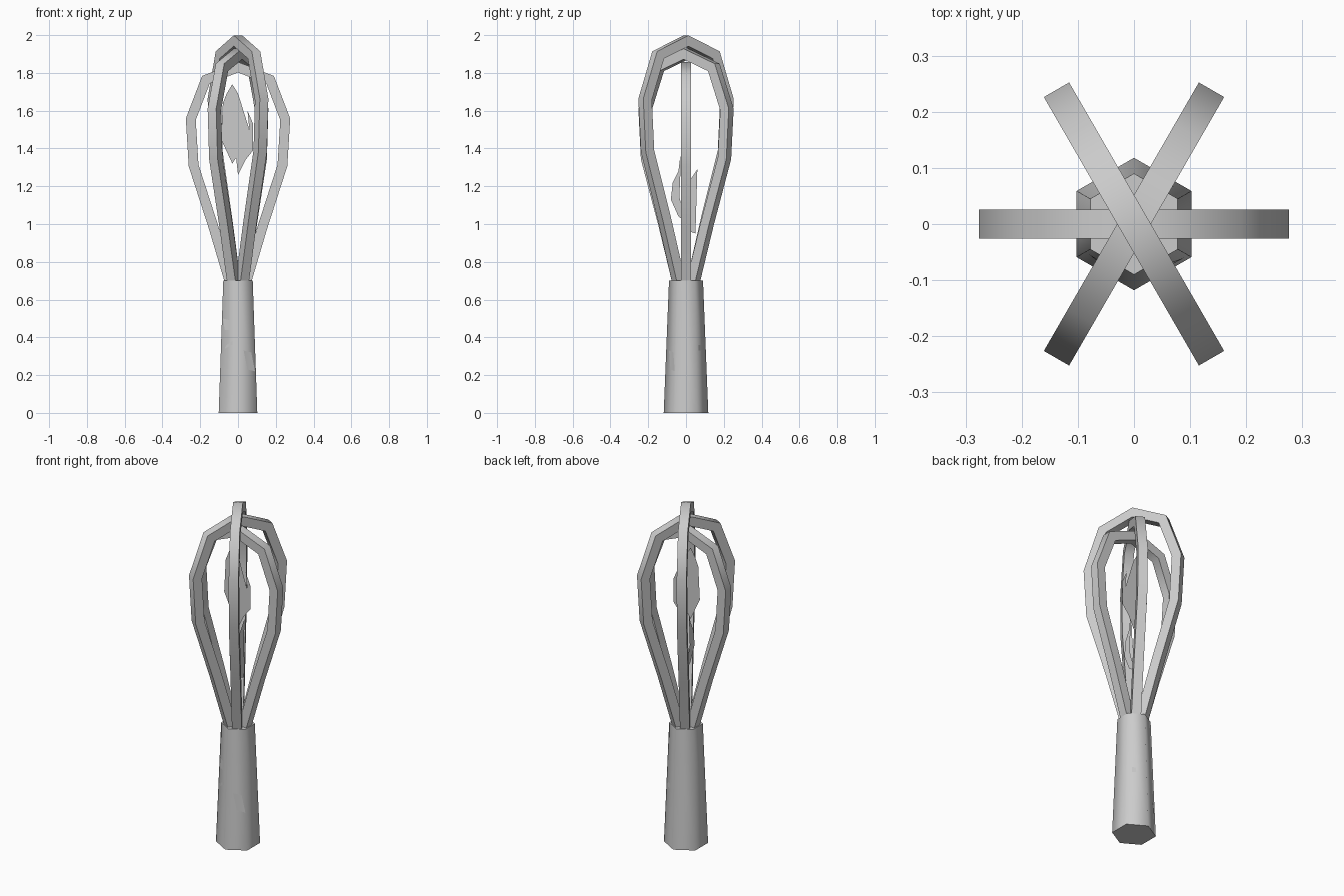
import bpy, bmesh, math
from mathutils import Vector, Matrix

if "Cube" in bpy.data.objects:
    bpy.data.objects.remove(bpy.data.objects["Cube"])

grey = bpy.data.materials.new("brushed grey")
grey.use_nodes = True
COLOUR = (0.6, 0.6, 0.6, 1)
grey.diffuse_color = COLOUR
grey.node_tree.nodes["Principled BSDF"].inputs["Base Color"].default_value = COLOUR


def finish(name, bm, smooth=None):
    mesh = bpy.data.meshes.new(name)
    bm.to_mesh(mesh)
    bm.free()
    mesh.materials.append(grey)
    obj = bpy.data.objects.new(name, mesh)
    bpy.context.collection.objects.link(obj)
    if smooth:
        bpy.ops.object.select_all(action="DESELECT")
        obj.select_set(True)
        bpy.context.view_layer.objects.active = obj
        bpy.ops.object.shade_smooth_by_angle(angle=math.radians(smooth))
    return obj


def flat_shape(name, points):
    bm = bmesh.new()
    face = bm.faces.new([bm.verts.new(p) for p in points])
    bmesh.ops.triangulate(bm, faces=[face])
    return finish(name, bm)


# Tapered six-sided handle
HEIGHT, R_LOW, R_HIGH = 0.7, 0.118, 0.09
bm = bmesh.new()
bmesh.ops.create_cone(bm, cap_ends=True, segments=6, radius1=R_LOW, radius2=R_HIGH,
                      depth=HEIGHT, matrix=Matrix.Translation((0, 0, HEIGHT / 2)))
# a corner of the hexagon points at the front
if max(abs(v.co.y) for v in bm.verts) < R_LOW * 0.95:
    bmesh.ops.rotate(bm, verts=bm.verts, matrix=Matrix.Rotation(math.pi / 6, 3, "Z"))
finish("handle", bm, 65)

# Three nested wire loops, each a square bar swept along half a profile and mirrored
HALF = [(0.035, 0.66), (0.13, 1.02), (0.235, 1.385), (0.25, 1.66), (0.17, 1.895), (0, 1.97)]
BAR = 0.026


def wire_loop(name, degrees, stretch):
    half = [Vector((x, HEIGHT + (z - HEIGHT) * stretch)) for x, z in HALF]
    path = half + [Vector((-p.x, p.y)) for p in reversed(half[:-1])]
    bm = bmesh.new()
    rings = []
    for i, p in enumerate(path):
        before = (p - path[i - 1]).normalized() if i else None
        after = (path[i + 1] - p).normalized() if i < len(path) - 1 else before
        before = before or after
        along = (before + after).normalized()
        miter = Vector((along.y, -along.x)) * BAR / along.dot(after)
        rings.append([bm.verts.new((p.x + s * miter.x, t * BAR, p.y + s * miter.y))
                      for s, t in ((1, -1), (1, 1), (-1, 1), (-1, -1))])
    for a, b in zip(rings, rings[1:]):
        for k in range(4):
            n = (k + 1) % 4
            bm.faces.new((a[k], a[n], b[n], b[k]))
    bm.faces.new(rings[0])
    bm.faces.new(rings[-1])
    bmesh.ops.recalc_face_normals(bm, faces=bm.faces)
    bmesh.ops.rotate(bm, verts=bm.verts, matrix=Matrix.Rotation(math.radians(degrees), 3, "Z"))
    finish(name, bm, 50)


wire_loop("inner_wire_loop", 0, 0.89)
wire_loop("middle_wire_loop", 60, 0.945)
wire_loop("outer_wire_loop", 120, 1)

# Two thin flames standing crosswise inside the wires
UPPER = [(-.03, 1.74), (0, 1.69), (.02, 1.63), (0, 1.57), (-.01, 1.5), (-.01, 1.42), (.02, 1.4),
         (.04, 1.42), (.06, 1.5), (.05, 1.6), (.08, 1.53), (.07, 1.47), (.08, 1.39), (.04, 1.34),
         (0, 1.26), (-.01, 1.35), (-.03, 1.32), (-.04, 1.38), (-.09, 1.45), (-.08, 1.51),
         (-.07, 1.47), (-.04, 1.51), (-.05, 1.58), (-.08, 1.64), (-.06, 1.69), (-.05, 1.64),
         (-.02, 1.64), (-.02, 1.69)]
LOWER = [(-.03, 1.36), (-.03, 1.26), (-.05, 1.2), (-.05, 1.13), (-.02, 1.05), (.02, 1.15),
         (.02, 1.23), (.06, 1.29), (.04, 1.2), (.05, 1.1), (.05, .95), (.02, .96), (0, 1.01),
         (-.04, 1.04), (-.08, 1.13), (-.07, 1.22), (-.04, 1.28)]
flat_shape("upper_flame", [(x, 0, z) for x, z in UPPER])
flat_shape("lower_flame", [(0, y, z) for y, z in LOWER])


# Small flat facets lying on the handle sides
def facet(name, degrees, points):
    c, s = math.cos(math.radians(degrees)), math.sin(math.radians(degrees))
    co = []
    for x, z in points:
        reach = (R_LOW + (R_HIGH - R_LOW) * z / HEIGHT) * math.cos(math.pi / 6) + 0.002
        co.append((x, (reach - x * c) / s, z))
    flat_shape(name, co)


facet("front_left_facet", -60, [(.05, .23), (.09, .22), (.07, .32), (.03, .33)])
facet("front_right_low_facet", -120, [(-.07, .34), (-.03, .36), (-.03, .38), (-.06, .36)])
facet("front_right_high_facet", -120, [(-.07, .44), (-.04, .44), (-.04, .49), (-.08, .5)])
facet("back_left_facet", 60, [(.07, .33), (.05, .33), (.05, .36), (.07, .36)])
